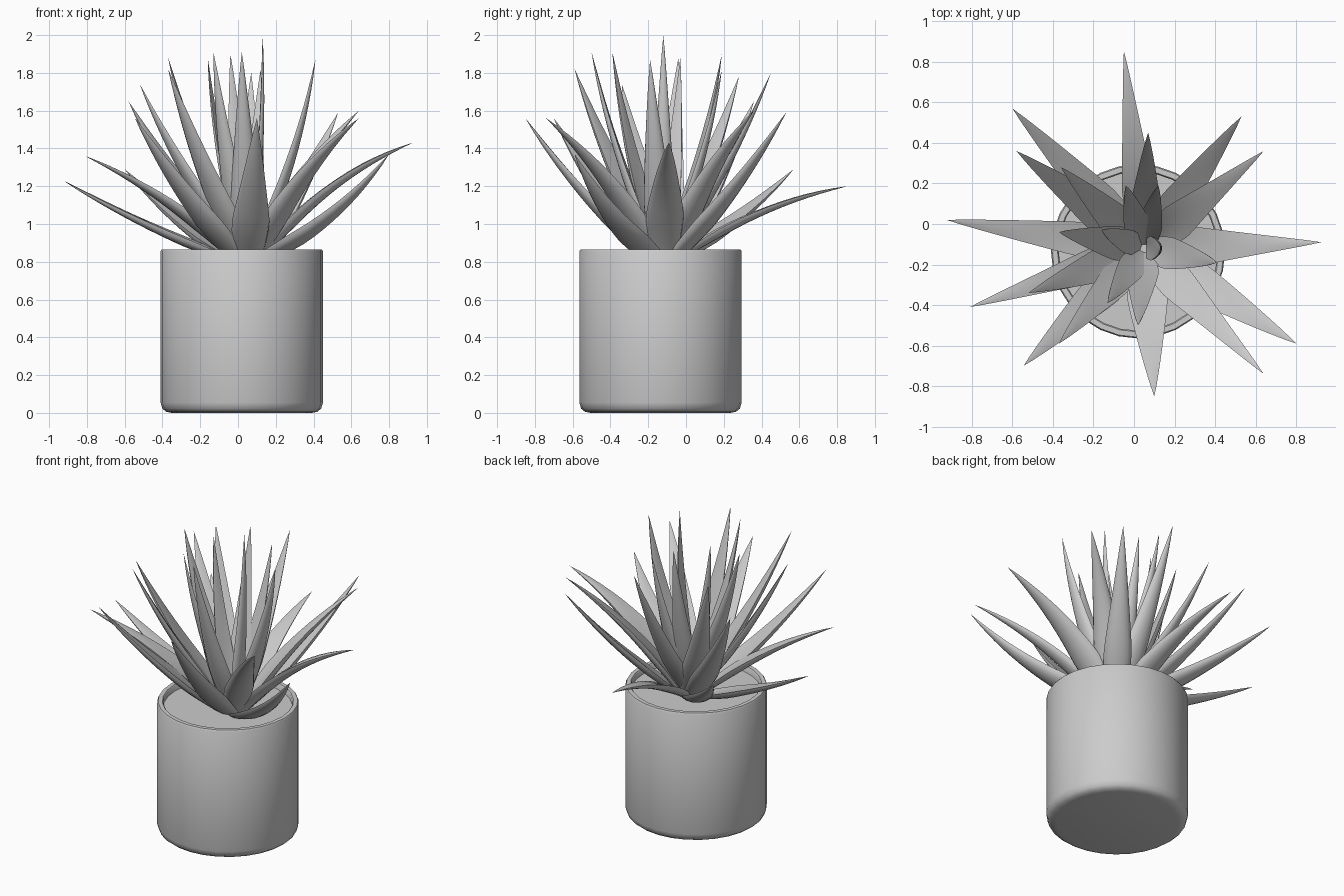
import bpy, bmesh, math
from mathutils import Vector

if "Cube" in bpy.data.objects:
    bpy.data.objects.remove(bpy.data.objects["Cube"])

POT = Vector((0.02, -0.135, 0))
CROWN = Vector((0.05, -0.12, 0.8))


def finish(name, bm, angle=40):
    bmesh.ops.recalc_face_normals(bm, faces=bm.faces[:])
    mesh = bpy.data.meshes.new(name)
    bm.to_mesh(mesh)
    bm.free()
    ob = bpy.data.objects.new(name, mesh)
    bpy.context.collection.objects.link(ob)
    bpy.ops.object.select_all(action='DESELECT')
    ob.select_set(True)
    bpy.context.view_layer.objects.active = ob
    bpy.ops.object.shade_smooth_by_angle(angle=math.radians(angle))
    return ob


def skin(bm, rings):
    for a, b in zip(rings, rings[1:]):
        n = len(a)
        for i in range(n):
            j = (i + 1) % n
            bm.faces.new((a[i], a[j], b[j], b[i]))


def lathe(name, profile, sides=28):
    bm = bmesh.new()
    rings = []
    for r, z in profile:
        rings.append([bm.verts.new(POT + Vector((r * math.cos(math.tau * i / sides),
                                                 r * math.sin(math.tau * i / sides), z)))
                      for i in range(sides)])
    skin(bm, rings)
    bm.faces.new(rings[0])
    bm.faces.new(rings[-1])
    return finish(name, bm)


def leaf(name, tip, bend, half, start):
    """Fleshy leaf along a quadratic curve; bend > 0 droops at the tip."""
    tip = Vector(tip)
    out = Vector((tip.x - CROWN.x, tip.y - CROWN.y, 0)).normalized()
    base = CROWN + out * start
    side = Vector((-out.y, out.x, 0))
    chord = tip - base
    lift = chord.normalized().cross(side)
    if lift.z < 0:
        lift = -lift
    ctrl = (base + tip) / 2 + lift * bend * 2
    bm = bmesh.new()
    rings = []
    steps = 14
    for k in range(steps):
        t = k / steps
        p = base * (1 - t) ** 2 + ctrl * 2 * t * (1 - t) + tip * t * t
        tan = ((ctrl - base) * (1 - t) + (tip - ctrl) * t).normalized()
        up = tan.cross(side)
        if up.dot(lift) < 0:
            up = -up
        if t < 0.3:
            w = 0.7 + 0.3 * math.sin(t / 0.3 * math.pi / 2)
        else:
            w = ((1 - t) / 0.7) ** 0.9
        w *= half
        # crescent section: hollow upper face near the base, fuller toward the tip
        deep, top = 0.5 + 0.25 * t, -0.2 + 0.4 * t
        section = [(math.cos(a), deep * math.sin(a))
                   for a in (math.pi + math.pi * i / 8 for i in range(9))]
        section += [(0.55, top * 0.65), (0, top), (-0.55, top * 0.65)]
        rings.append([bm.verts.new(p + side * x * w + up * (y + 0.2) * w) for x, y in section])
    skin(bm, rings)
    bm.faces.new(rings[0])
    end = bm.verts.new(tip)
    last = rings[-1]
    for i in range(len(last)):
        bm.faces.new((last[i], last[(i + 1) % len(last)], end))
    return finish(name, bm, 50)


# Pot with rounded foot and thin lip, and the soil inside it
lathe("pot", [(0.37, 0), (0.40, 0.006), (0.42, 0.022), (0.43, 0.055), (0.43, 0.855),
              (0.424, 0.865), (0.398, 0.865), (0.392, 0.857), (0.392, 0.78)])
lathe("soil", [(0.392, 0.78), (0.392, 0.825)])

# Leaves: tip position, bend, half width
outer = [
    ((-0.05, 0.855, 1.20), 0.06, 0.08), ((-0.60, 0.57, 1.29), -0.03, 0.09),
    ((-0.58, 0.36, 1.65), -0.03, 0.09), ((0.53, 0.53, 1.59), -0.03, 0.085),
    ((0.64, 0.36, 1.60), 0.05, 0.09), ((-0.925, 0.02, 1.23), -0.02, 0.085),
    ((0.925, -0.09, 1.43), 0.08, 0.10), ((-0.81, -0.41, 1.36), 0.05, 0.085),
    ((-0.545, -0.70, 1.56), -0.03, 0.095), ((0.10, -0.85, 1.56), -0.03, 0.10),
    ((0.64, -0.74, 1.56), 0.06, 0.09), ((0.80, -0.59, 1.37), -0.06, 0.095),
]
inner = [
    ((0.07, 0.45, 1.80), -0.03, 0.08), ((-0.36, 0.28, 1.78), -0.03, 0.085),
    ((-0.37, -0.04, 1.88), -0.03, 0.085), ((-0.04, 0.19, 1.90), -0.03, 0.07),
    ((0.12, 0.19, 1.82), -0.03, 0.065), ((0.41, -0.19, 1.87), -0.04, 0.08),
    ((-0.52, -0.34, 1.74), -0.03, 0.09), ((-0.37, -0.59, 1.82), -0.03, 0.085),
    ((-0.13, -0.39, 1.91), -0.03, 0.07), ((0.02, -0.50, 1.91), -0.03, 0.08),
    ((0.13, -0.12, 2.00), -0.02, 0.06), ((-0.16, -0.03, 1.88), -0.03, 0.06),
]
for kind, group, start in (("outer", outer, 0.05), ("inner", inner, 0.01)):
    for i, (tip, bend, half) in enumerate(group):
        leaf(f"{kind}_leaf_{i + 1}", tip, bend, half, start)
